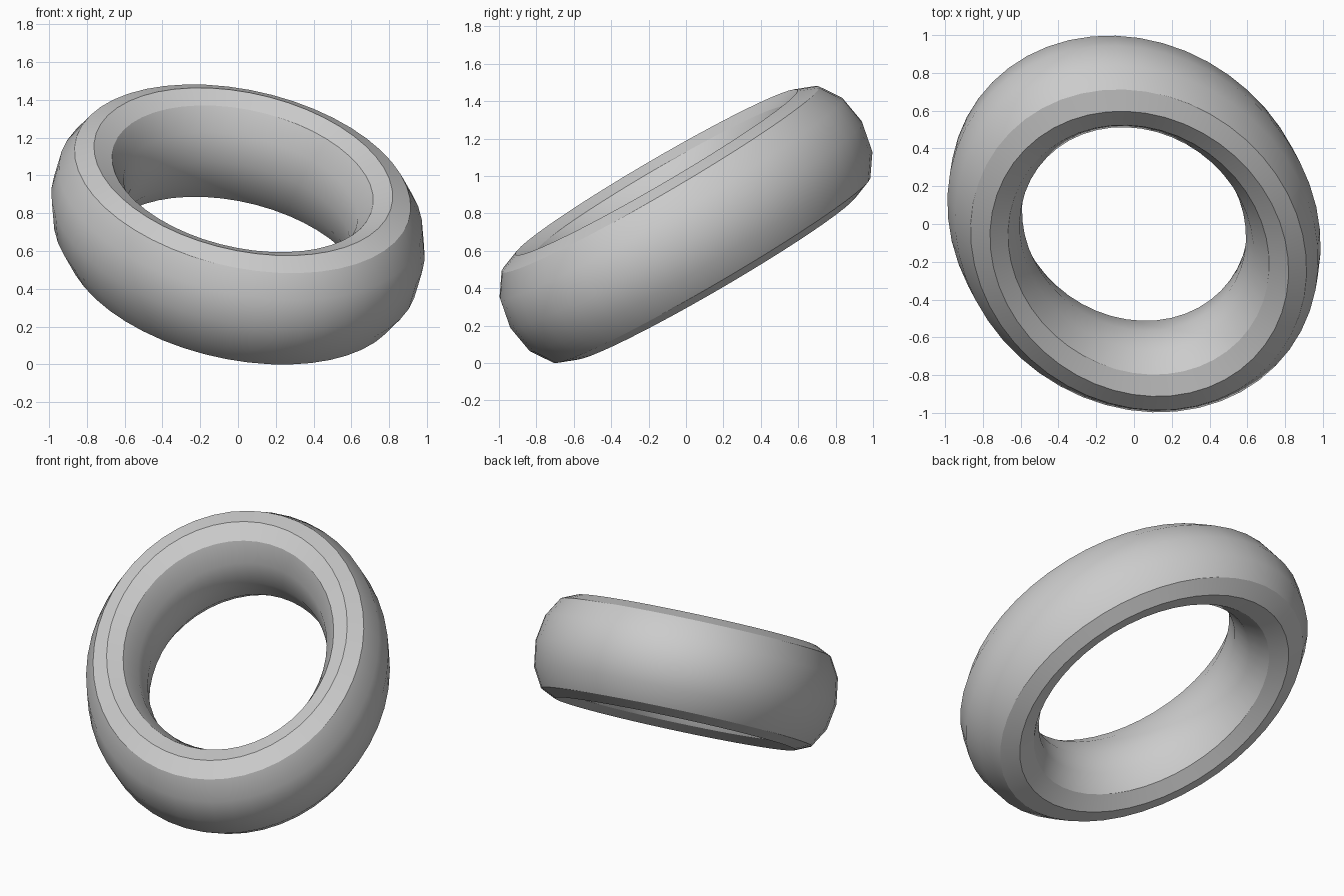
import bpy
from math import radians
from mathutils import Matrix

cube = bpy.data.objects.get("Cube")
if cube:
    bpy.data.objects.remove(cube, do_unlink=True)

# Plain grey material
grey = bpy.data.materials.new("plain grey")
grey.use_nodes = True
colour = (0.6, 0.6, 0.6, 1)
grey.diffuse_color = colour
grey.node_tree.nodes["Principled BSDF"].inputs["Base Color"].default_value = colour

# Ring with a twelve-sided section
bpy.ops.mesh.primitive_torus_add(major_segments=48, minor_segments=12,
                                 major_radius=1, minor_radius=0.25)
ring = bpy.context.object
ring.name = "oval_ring"
ring.data.materials.append(grey)

# Stretch to an oval band, turn it in its plane, then tilt it
shape = Matrix.Diagonal((0.751, 0.91, 1.288, 1))
turn = Matrix.Rotation(radians(30), 4, 'Z')
tilt = Matrix.Rotation(radians(29.5), 4, 'X') @ Matrix.Rotation(radians(5), 4, 'Y')
ring.data.transform(Matrix.Translation((0, 0, 0.745)) @ tilt @ turn @ shape)

# Rest the band on the ground
lowest = min(v.co.z for v in ring.data.vertices)
ring.data.transform(Matrix.Translation((0, 0, -lowest)))

bpy.ops.object.shade_smooth_by_angle(angle=radians(30))
